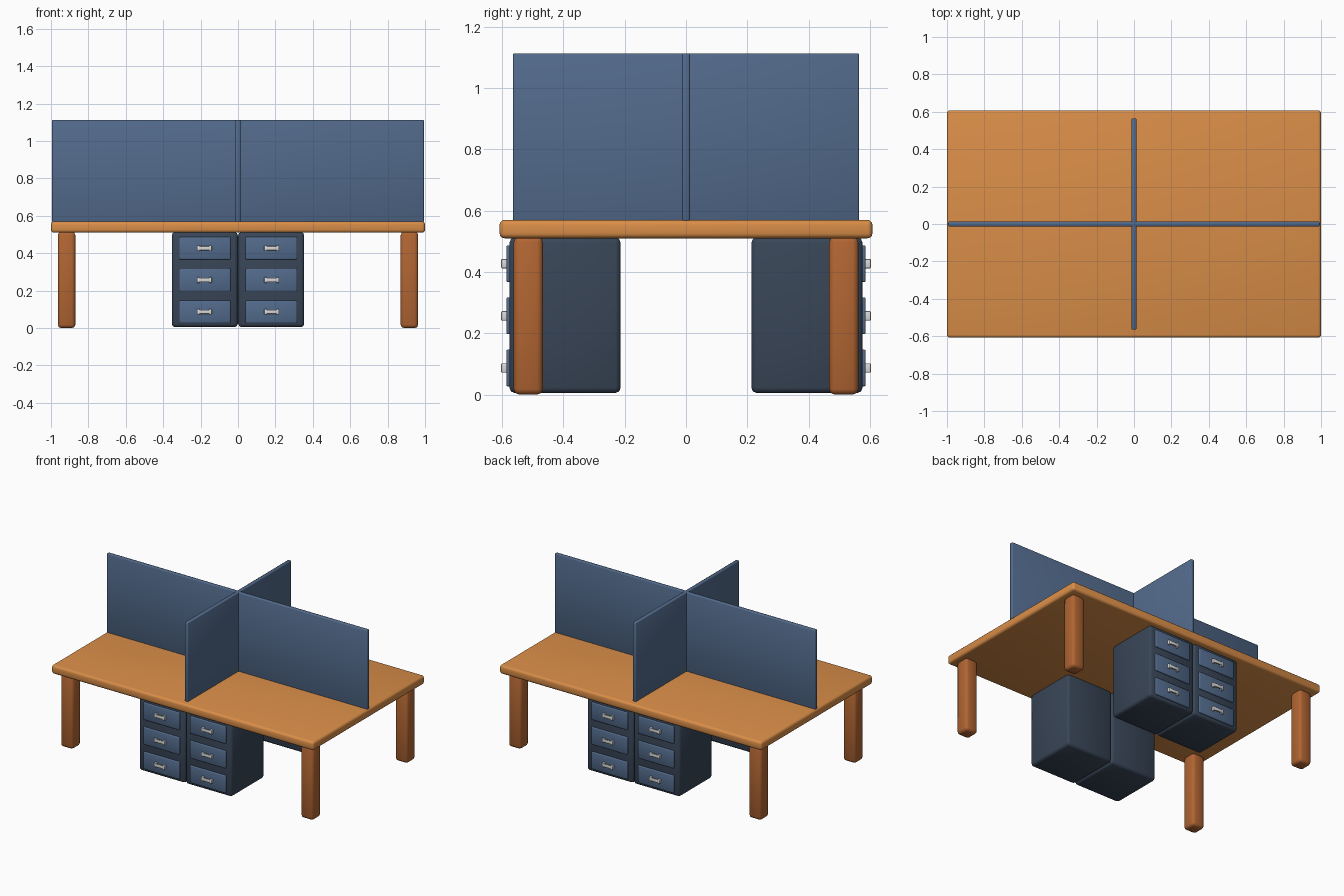
import bpy
import bmesh
from mathutils import Vector

cube = bpy.data.objects.get("Cube")
if cube:
    bpy.data.objects.remove(cube, do_unlink=True)


def material(name, rgb):
    m = bpy.data.materials.new(name)
    m.use_nodes = True
    m.diffuse_color = (*rgb, 1)
    m.node_tree.nodes["Principled BSDF"].inputs["Base Color"].default_value = (*rgb, 1)
    return m


top_wood = material("light_orange_wood", (0.70, 0.27, 0.065))
leg_wood = material("dark_orange_wood", (0.44, 0.13, 0.032))
blue = material("slate_blue", (0.085, 0.145, 0.26))
dark_blue = material("dark_slate", (0.04, 0.06, 0.095))
metal = material("pale_metal", (0.70, 0.70, 0.68))


def block(name, lo, hi, mat, bevel, segments=2):
    """Softly bevelled box between two opposite corners."""
    a, b = Vector(lo), Vector(hi)
    bm = bmesh.new()
    bmesh.ops.create_cube(bm, size=1)
    for v in bm.verts:
        v.co = Vector(c * s for c, s in zip(v.co, b - a))
    bmesh.ops.bevel(bm, geom=bm.edges[:], offset=bevel, segments=segments,
                    profile=0.5, affect='EDGES')
    for f in bm.faces:
        f.smooth = True
    mesh = bpy.data.meshes.new(name)
    bm.to_mesh(mesh)
    bm.free()
    mesh.materials.append(mat)
    ob = bpy.data.objects.new(name, mesh)
    ob.location = (a + b) / 2
    bpy.context.collection.objects.link(ob)
    return ob


def mirrored(name, x, y, z, sx, sy, mat, bevel, segments=2):
    """Block given by positive ranges, placed in the quadrant (sx, sy)."""
    xs, ys = sorted(sx * v for v in x), sorted(sy * v for v in y)
    return block(name, (xs[0], ys[0], z[0]), (xs[1], ys[1], z[1]), mat, bevel, segments)


# Table top and crossed privacy screens
block("table_top", (-1, -0.608, 0.51), (1, 0.608, 0.57), top_wood, 0.016, 3)
block("long_screen", (-0.994, -0.013, 0.565), (0.994, 0.013, 1.113), blue, 0.006)
block("cross_screen", (-0.013, -0.565, 0.565), (0.013, 0.565, 1.113), blue, 0.006)

for sx, side in ((1, "left"), (-1, "right")):
    for sy, end in ((-1, "front"), (1, "back")):
        tag = f"{end}_{side}"
        # Leg
        mirrored(f"leg_{tag}", (0.87, 0.963), (0.467, 0.562), (0, 0.515),
                 sx, sy, leg_wood, 0.018)
        # Drawer cabinet
        mirrored(f"cabinet_{tag}", (0.001, 0.354), (0.213, 0.576), (0.005, 0.513),
                 sx, sy, dark_blue, 0.018)
        for i, z in enumerate((0.087, 0.257, 0.427)):
            # Drawer front, pull bar and its two end posts
            mirrored(f"drawer_{tag}_{i}", (0.040, 0.314), (0.55, 0.586),
                     (z - 0.06, z + 0.06), sx, sy, blue, 0.005)
            mirrored(f"pull_{tag}_{i}", (0.143, 0.217), (0.594, 0.603),
                     (z - 0.011, z + 0.011), sx, sy, metal, 0.003)
            for x in (0.140, 0.205):
                mirrored(f"pull_post_{tag}_{i}", (x, x + 0.015), (0.58, 0.603),
                         (z - 0.015, z + 0.015), sx, sy, metal, 0.003)
